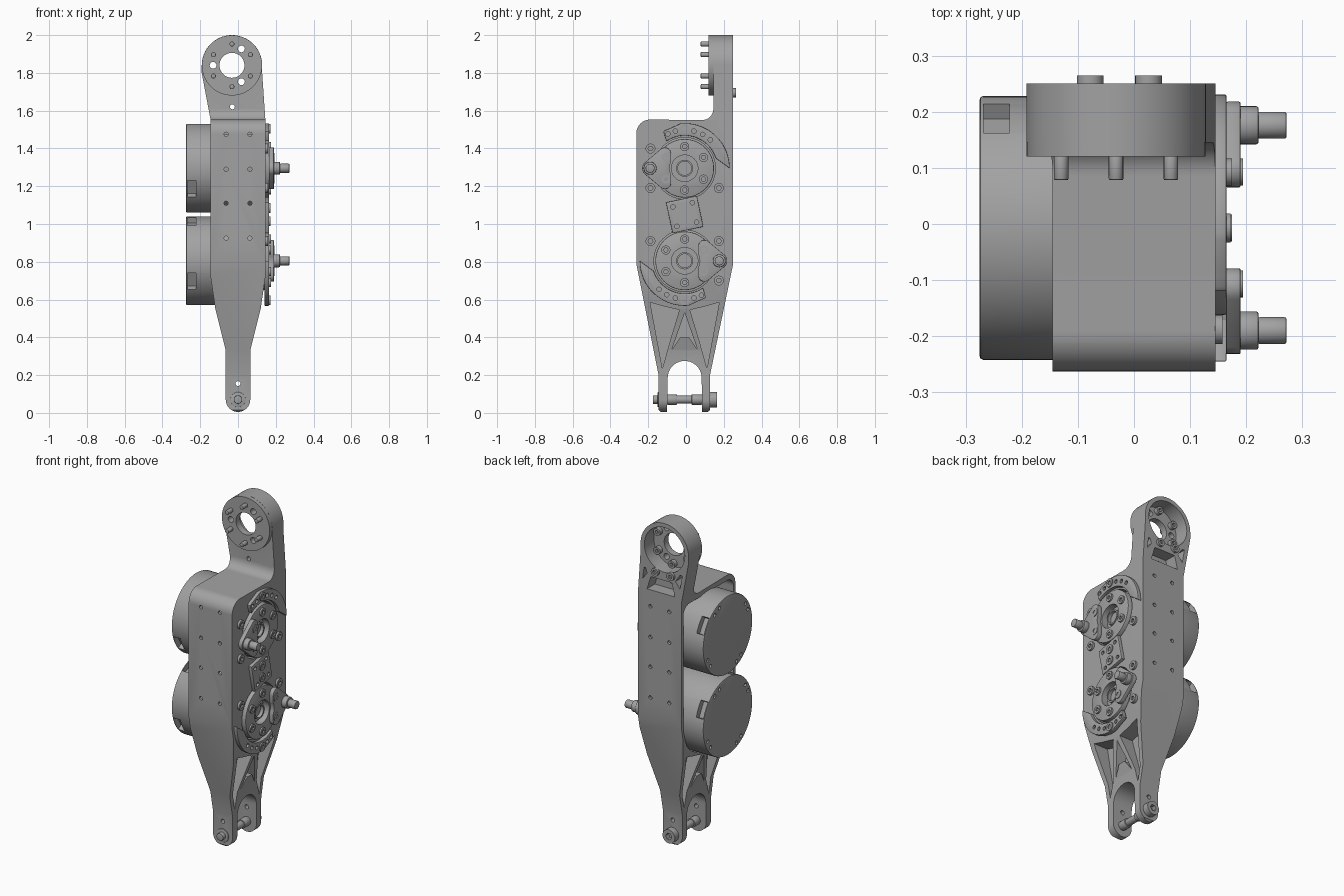
import bpy, bmesh, math
from mathutils import Vector

if "Cube" in bpy.data.objects:
    bpy.data.objects.remove(bpy.data.objects["Cube"])


def material(name, value):
    m = bpy.data.materials.new(name)
    m.use_nodes = True
    col = (value, value, value, 1)
    m.diffuse_color = col
    m.node_tree.nodes["Principled BSDF"].inputs["Base Color"].default_value = col
    return m


GREY = material("machined grey", 0.36)


def arc(c, r, a0, a1, n=24):
    """Points on an arc, angles in degrees."""
    angles = [math.radians(a0 + (a1 - a0) * i / n) for i in range(n + 1)]
    return [(c[0] + r * math.cos(a), c[1] + r * math.sin(a)) for a in angles]


def circle(c, r, n=32):
    return arc(c, r, 0, 360, n)[:-1]


def ring(c, r, n, start=0):
    """Centres of n evenly spaced positions on a circle."""
    return [arc(c, r, start + 360 * i / n, 0, 1)[0] for i in range(n)]


def prism(name, axis, outlines, a, b, bevel=0.0):
    """Extrude one or more outlines along x (outline in y,z) or y (outline in x,z)."""
    if not isinstance(outlines[0], list):
        outlines = [outlines]
    bm = bmesh.new()
    for pts in outlines:
        low, high = [[bm.verts.new((t, u, v) if axis == "x" else (u, t, v))
                      for u, v in pts] for t in (a, b)]
        bm.faces.new(low)
        bm.faces.new(high)
        for i in range(len(pts)):
            j = (i + 1) % len(pts)
            bm.faces.new((low[i], low[j], high[j], high[i]))
    bmesh.ops.recalc_face_normals(bm, faces=bm.faces)
    me = bpy.data.meshes.new(name)
    bm.to_mesh(me)
    bm.free()
    me.materials.append(GREY)
    ob = bpy.data.objects.new(name, me)
    bpy.context.collection.objects.link(ob)
    if bevel:
        mod = ob.modifiers.new("Bevel", "BEVEL")
        mod.width, mod.segments, mod.limit_method = bevel, 2, "ANGLE"
        mod.angle_limit = math.radians(50)
        apply(ob, mod)
    return ob


def apply(ob, mod):
    bpy.context.view_layer.objects.active = ob
    bpy.ops.object.modifier_apply(modifier=mod.name)


def boolean(ob, tool, op="DIFFERENCE"):
    mod = ob.modifiers.new("Boolean", "BOOLEAN")
    mod.operation, mod.solver, mod.object = op, "EXACT", tool
    apply(ob, mod)
    bpy.data.objects.remove(tool)


def cut(ob, axis, outlines, a, b):
    boolean(ob, prism("cutter", axis, outlines, a, b))


def hull(discs):
    """Convex outline around circles given as (centre, radius)."""
    pts = sorted(p for c, r in discs for p in circle(c, r, 24))

    def half(seq):
        out = []
        for p in seq:
            while len(out) > 1 and ((out[-1][0] - out[-2][0]) * (p[1] - out[-2][1])
                                    <= (out[-1][1] - out[-2][1]) * (p[0] - out[-2][0])):
                out.pop()
            out.append(p)
        return out[:-1]
    return half(pts) + half(pts[::-1])


def screws(name, axis, centres, a, b, r=0.026):
    """Socket head screws whose recess opens at b."""
    ob = prism(name, axis, [circle(c, r, 24) for c in centres], a, b)
    cut(ob, axis, [circle(c, r * 0.5, 6) for c in centres], b - (b - a) * 0.6, b + (b - a))
    return ob


UPPER, LOWER = (-0.007, 1.295), (-0.007, 0.805)
EYE = (-0.032, 1.84)

# Main housing: side outline crossed with front outline
side = ([(0.25, 0.79), (0.25, 2.1), (0.145, 2.1)] + arc((0.085, 1.61), 0.06, 0, -90, 8)
        + arc((-0.19, 1.48), 0.073, 90, 180, 10) + [(-0.263, 0.79), (-0.145, 0.2)]
        + [(-0.145, 0.015), (-0.13, 0), (-0.1, 0)] + arc((-0.007, 0.185), 0.09, 180, 0, 20)
        + [(0.085, 0), (0.11, 0), (0.127, 0.015), (0.127, 0.2)])
front = ([(0.145, 0.72), (0.145, 1.55), (0.128, 1.8)] + arc(EYE, 0.16, 0, 180, 32)
         + [(-0.192, 1.8), (-0.145, 1.55), (-0.145, 0.72), (-0.12, 0.55), (-0.065, 0.33)]
         + arc((0, 0.07), 0.065, 180, 360, 16) + [(0.065, 0.33), (0.12, 0.55)])
housing = prism("housing", "x", side, -0.3, 0.3)
boolean(housing, prism("cutter", "y", front, -0.4, 0.4), "INTERSECT")
boolean(housing, prism("cutter", "y", circle(EYE, 0.1595, 64), 0.12, 0.2), "UNION")

# Motor bay and output bores
bay = arc(LOWER, 0.24, 180, 360, 32) + arc((0.173, 1.46), 0.06, 0, 90, 8) + arc((-0.187, 1.46), 0.06, 90, 180, 8)
cut(housing, "x", bay, -0.4, 0.1)
cut(housing, "x", [circle(UPPER, 0.163, 48), circle(LOWER, 0.163, 48)], 0.05, 0.3)

# Lightening pockets either side of a central web
left = [(-0.19, 0.585), (-0.12, 0.565), (-0.035, 0.545), (-0.085, 0.38), (-0.125, 0.235)]
pockets = [left, [(-0.014 - y, z) for y, z in left],
           [(-0.007, 0.53), (-0.075, 0.335), (-0.03, 0.4), (0.016, 0.4), (0.061, 0.335)]]
for a, b in ((0.03, 0.3), (-0.3, -0.03)):
    cut(housing, "x", pockets, a, b)

# Eye bore, rear cup and ribbed pockets in the top lug
cut(housing, "y", circle(EYE, 0.135, 64), 0.16, 0.4)
cut(housing, "y", [circle(EYE, 0.066, 48)] + [circle(p, 0.018, 16) for p in ring(EYE, 0.1, 3, 60)], 0, 0.4)
cut(housing, "y", [[(-0.1, 1.575), (0.085, 1.575), (0.06, 1.655), (-0.08, 1.655)],
                   [(-0.135, 1.63), (-0.105, 1.67), (-0.135, 1.715), (-0.15, 1.715)],
                   [(0.115, 1.63), (0.085, 1.67), (0.095, 1.7), (0.105, 1.7)]], 0.175, 0.4)
cut(housing, "y", [circle((-0.03, 1.62), 0.013, 16), circle((0, 0.155), 0.013, 16)], -0.4, 0.4)

# Tapped holes on the front and back walls
taps = [circle((x, z), 0.011, 16) for x in (-0.063, 0.063) for z in (0.925, 1.11, 1.29, 1.475)]
cut(housing, "y", taps, -0.4, -0.245)
cut(housing, "y", taps, 0.235, 0.4)

# Top lug dowels and screws
hexes = ring(EYE, 0.113, 6, 30)
prism("lug_dowels", "y", [circle(p, 0.013, 16) for p in hexes], 0.078, 0.13, 0.003)
screws("lug_inner_screws", "y", hexes, 0.155, 0.185, 0.022)
screws("lug_rear_screws", "y", [(-0.078, 1.695), (0.026, 1.695)], 0.245, 0.265, 0.024)

for label, c, turn, slots in (("upper", UPPER, 180, (208, 32)), ("lower", LOWER, 0, (208, 115, 28))):
    flip = -1 if turn else 1
    # Motor can with connector slots and cover screw holes
    motor = prism(label + "_motor", "x", circle(c, 0.235, 96), -0.275, 0.09, 0.006)
    for s in slots:
        box = [arc(c, r, s + d, 0, 1)[0] for r, d in ((0.205, -13), (0.28, -11), (0.28, 11), (0.205, 13))]
        cut(motor, "x", box, -0.268, -0.222)
    holes = [circle(arc(c, 0.208, a + d, 0, 1)[0], 0.011, 12) for a in (60, 150, 240, 330) for d in (-7, 7)]
    cut(motor, "x", holes, -0.3, -0.255)

    # Output hub with stepped centre
    hub = prism(label + "_hub", "x", circle(c, 0.155, 64), 0.085, 0.165, 0.004)
    cut(hub, "x", circle(c, 0.07, 40), 0.125, 0.3)
    core = prism(label + "_hub_core", "x", circle(c, 0.045, 32), 0.12, 0.15)
    cut(core, "x", circle(c, 0.036, 32), 0.13, 0.3)
    bolts = ring(c, 0.115, 6, 30)
    arm_bolts = [p for p in bolts if (p[0] - c[0]) * flip > 0.05]
    screws(label + "_hub_screws", "x", [p for p in bolts if p not in arm_bolts], 0.16, 0.175, 0.024)

    # Crank arm and its stepped pin
    tip = (c[0] + 0.183 * flip, c[1])
    arm = prism(label + "_crank_arm", "x", hull(
        [(tip, 0.042)] + [((c[0] + 0.105 * flip, c[1] + s * 0.077), 0.033) for s in (-1, 1)]),
        0.164, 0.19, 0.003)
    cut(arm, "x", circle(c, 0.08, 40), 0.1, 0.3)
    screws(label + "_arm_screws", "x", arm_bolts, 0.185, 0.194, 0.024)
    for part, r, a, b in (("collar", 0.034, 0.185, 0.222), ("tip", 0.024, 0.22, 0.272)):
        prism(label + "_crank_" + part, "x", circle(tip, r), a, b, 0.004)

    # Curved stop plate with a row of holes
    a0 = 0 if turn else 180
    plate = arc(c, 0.238, a0, a0 + 95, 32) + arc(c, 0.225, a0 + 110, a0 + 120, 4) + arc(c, 0.173, a0 + 124, a0 + 18, 32)
    stop = prism(label + "_stop_plate", "x", plate, 0.14, 0.165, 0.003)
    cut(stop, "x", [circle(arc(c, 0.203, a0 + d, 0, 1)[0], 0.012, 12) for d in (48, 62, 76, 104, 116)], 0.15, 0.3)

    # Housing screws around each output
    outer = ring(c, 0.209, 6, 30)
    screws(label + "_housing_screws", "x", [p for p in outer if abs(p[0] - c[0]) > 0.1], 0.14, 0.158)
    end = max(outer, key=lambda p: abs(p[1] - 1.05))
    screws(label + "_stop_screw", "x", [end], 0.16, 0.172)

# Tilted plate between the outputs
mid = (-0.007, 1.05)
plate = prism("centre_plate", "x", ring(mid, 0.118, 4, 57), 0.14, 0.165, 0.003)
cut(plate, "x", [circle(p, 0.012, 12) for p in ring(mid, 0.075, 4, 57)], 0.15, 0.3)
screws("centre_screws", "x", [(-0.007, 1.015), (-0.007, 1.085)], 0.16, 0.172)

# Clevis pin across the lower fork
FOOT = (0, 0.07)
for part, r, a, b in (("shaft", 0.021, -0.15, 0.13), ("nut", 0.022, -0.175, -0.14),
                      ("washer", 0.04, -0.15, -0.135), ("front_spacer", 0.027, -0.1, -0.048),
                      ("back_spacer", 0.027, 0.03, 0.085)):
    prism("clevis_" + part, "y", circle(FOOT, r), a, b, 0.002)
screws("clevis_head", "y", [FOOT], 0.12, 0.165, 0.041)

# Smooth curved walls, keep hard edges
bpy.ops.object.select_all(action="DESELECT")
for ob in bpy.context.scene.objects:
    if ob.type == "MESH":
        ob.select_set(True)
        bpy.context.view_layer.objects.active = ob
bpy.ops.object.shade_smooth_by_angle(angle=math.radians(30))
